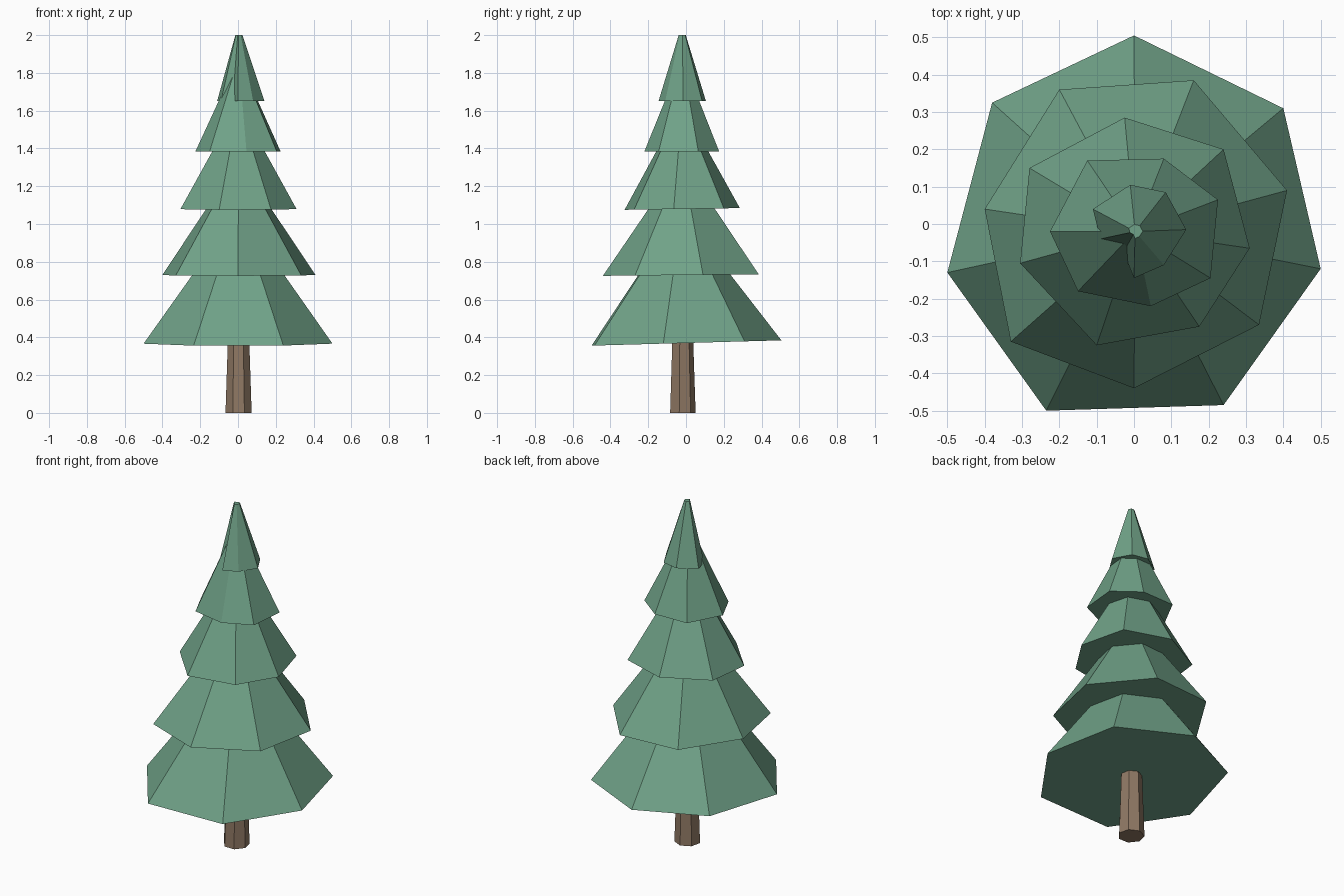
import bpy, bmesh, math

if "Cube" in bpy.data.objects:
    bpy.data.objects.remove(bpy.data.objects["Cube"])

CENTRE = (0.003, -0.02)


def material(name, colour):
    m = bpy.data.materials.new(name)
    m.diffuse_color = (*colour, 1)
    m.use_nodes = True
    m.node_tree.nodes["Principled BSDF"].inputs["Base Color"].default_value = m.diffuse_color
    return m


green = material("needle_green", (0.162, 0.361, 0.246))
brown = material("bark_brown", (0.275, 0.188, 0.127))


def frustum(name, outline, z0, z1, top_scale, mat, tilt=0.0):
    """Flat-sided tapered solid from a bottom outline, narrowing to CENTRE."""
    cx, cy = CENTRE
    bm = bmesh.new()
    low = [bm.verts.new((x, y, z0 + tilt * y)) for x, y in outline]
    high = [bm.verts.new((cx + (x - cx) * top_scale,
                          cy + (y - cy) * top_scale, z1)) for x, y in outline]
    n = len(outline)
    for i in range(n):
        j = (i + 1) % n
        bm.faces.new((low[i], low[j], high[j], high[i]))
    bm.faces.new(low)
    bm.faces.new(high)
    bmesh.ops.recalc_face_normals(bm, faces=bm.faces)
    mesh = bpy.data.meshes.new(name)
    bm.to_mesh(mesh)
    bm.free()
    mesh.materials.append(mat)
    ob = bpy.data.objects.new(name, mesh)
    bpy.context.collection.objects.link(ob)
    return ob


# Trunk: seven sides, slightly tapered
trunk = [(CENTRE[0] + 0.071 * math.cos(math.radians(90) + math.tau * i / 7),
          CENTRE[1] + 0.071 * math.sin(math.radians(90) + math.tau * i / 7))
         for i in range(7)]
frustum("trunk", trunk, 0, 0.42, 0.8, brown)

# Foliage tiers: hand-cut, uneven seven-sided skirts from bottom to top
frustum("foliage_tier_1",
        [(0, .505), (.40, .31), (.50, -.12), (.24, -.485),
         (-.235, -.50), (-.50, -.13), (-.38, .325)],
        0.37, 0.77, 0.43, green, tilt=0.028)
frustum("foliage_tier_2",
        [(-.20, .36), (.16, .385), (.41, .09), (.335, -.27),
         (0, -.44), (-.33, -.315), (-.40, .04)],
        0.73, 1.12, 0.36, green, tilt=0.01)
frustum("foliage_tier_3",
        [(-.025, .285), (.24, .20), (.31, -.065), (.175, -.275),
         (-.10, -.325), (-.305, -.105), (-.28, .15)],
        1.08, 1.43, 0.37, green, tilt=0.015)
frustum("foliage_tier_4",
        [(-.125, .17), (.08, .175), (.225, .065), (.205, -.145),
         (.045, -.22), (-.15, -.18), (-.225, -.02)],
        1.385, 1.83, 0.10, green)
# Tip has a notch in its front left side
frustum("foliage_tip",
        [(-.01, .105), (.085, .085), (.14, -.015), (.08, -.11),
         (0, -.145), (-.028, -.075), (-.09, -.04), (-.11, .04)],
        1.652, 2.0, 0.15, green)
